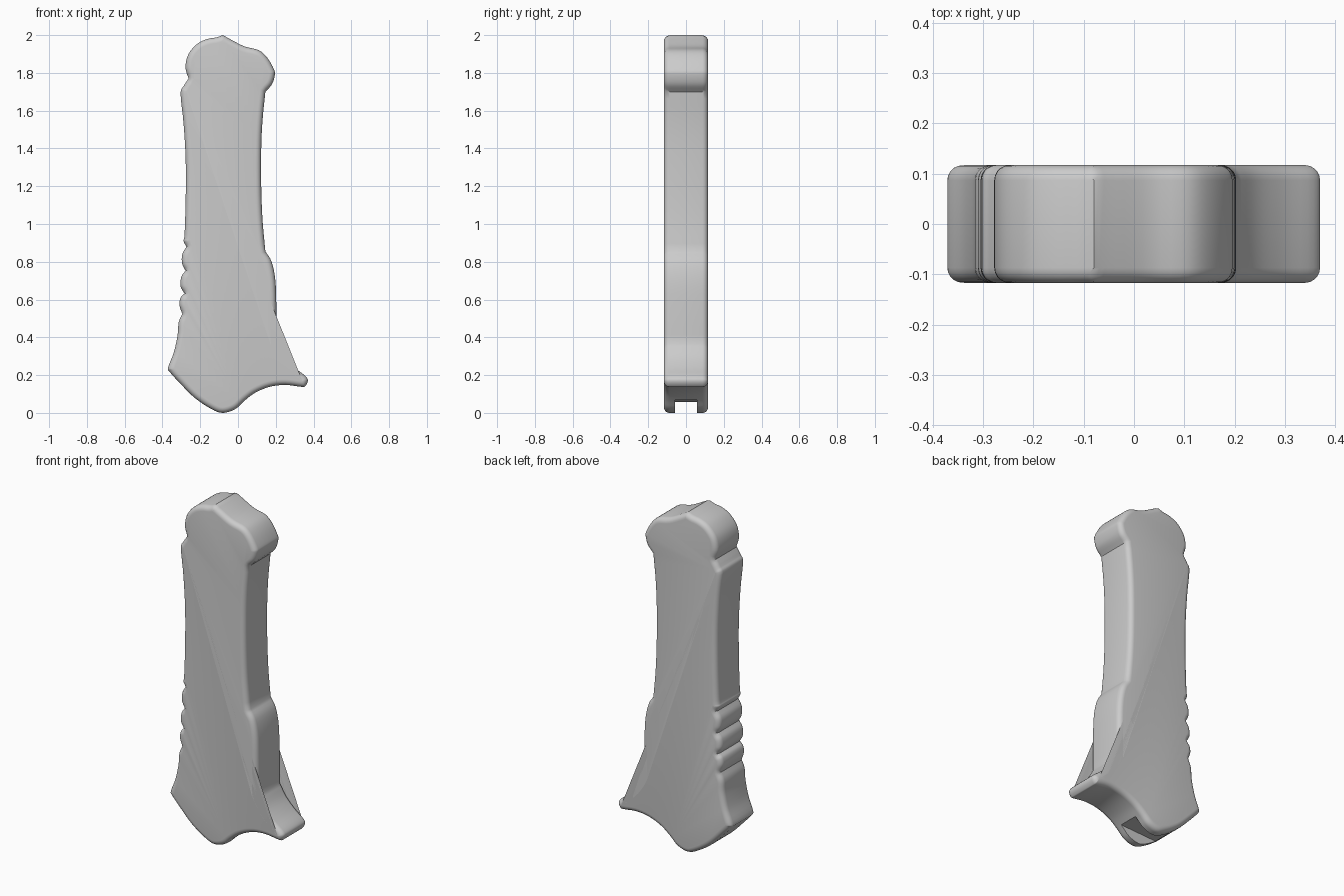
import bpy
import bmesh
import math
from mathutils import Vector
from mathutils.geometry import intersect_point_line

default_cube = bpy.data.objects.get("Cube")
if default_cube:
    bpy.data.objects.remove(default_cube, do_unlink=True)

HALF_THICKNESS = 0.117
EDGE_RADIUS = 0.03
EDGE_STEPS = 5
CURVE_STEPS = 4

# Handle outline, clockwise from the top; each run is smooth and ends at a crease
OUTLINE_RUNS = [
    # pommel, front side
    [(-.08, 2), (-.035, 1.975), (.035, 1.94), (.11, 1.92), (.155, 1.88),
     (.19, 1.82), (.195, 1.79), (.18, 1.74), (.145, 1.7)],
    # waist
    [(.145, 1.7), (.13, 1.55), (.123, 1.4), (.123, 1.2), (.13, 1.02), (.145, .855)],
    # swell
    [(.145, .855), (.178, .8), (.198, .7), (.203, .55), (.203, .365)],
    # guard hook and rounded tip
    [(.203, .365), (.245, .297), (.3, .24), (.357, .195), (.37, .17), (.357, .143),
     (.336, .138), (.25, .148), (.167, .138), (.09, .106), (.034, .064), (-.015, .02),
     (-.08, 0), (-.14, .02), (-.23, .08), (-.31, .16), (-.36, .215), (-.37, .24),
     (-.34, .32), (-.32, .41), (-.314, .48), (-.295, .525)],
    # finger ridges
    [(-.295, .525), (-.31, .57), (-.304, .61), (-.283, .632)],
    [(-.283, .632), (-.304, .67), (-.3, .72), (-.278, .753)],
    [(-.278, .753), (-.296, .79), (-.295, .84), (-.273, .88)],
    # back edge and pommel
    [(-.273, .88), (-.288, .91), (-.283, .945), (-.277, 1.13), (-.277, 1.34),
     (-.288, 1.53), (-.304, 1.69), (-.288, 1.73), (-.262, 1.77)],
    [(-.262, 1.77), (-.278, 1.83), (-.262, 1.9), (-.214, 1.955), (-.16, 1.98),
     (-.114, 1.988), (-.08, 2)],
]


def smooth_run(run):
    """Sample a smooth curve through one run, leaving out its last point."""
    pts = [Vector(p) for p in run]
    pts = [pts[0] * 2 - pts[1]] + pts + [pts[-1] * 2 - pts[-2]]
    samples = []
    for a, b, c, d in zip(pts, pts[1:], pts[2:], pts[3:]):
        for step in range(CURVE_STEPS):
            t = step / CURVE_STEPS
            samples.append(b + (c - a) * (t / 2)
                           + (a * 2 - b * 5 + c * 4 - d) * (t * t / 2)
                           + (b * 3 - a - c * 3 + d) * (t ** 3 / 2))
    return samples


def edge_distance(point, outline):
    """Distance from a point to the nearest outline segment."""
    nearest = math.inf
    for i, b in enumerate(outline):
        a = outline[i - 1]
        hit, t = intersect_point_line(point, a, b)
        t = min(max(t, 0), 1)
        nearest = min(nearest, (point - a.lerp(b, t)).length)
    return nearest


def inset_outline(outline, depth):
    """Move the outline inwards, collapsing points that would cross over."""
    if depth < 1e-5:
        return list(outline)
    count = len(outline)
    moved, valid = [], []
    for i, point in enumerate(outline):
        before = (point - outline[i - 1]).normalized()
        after = (outline[(i + 1) % count] - point).normalized()
        tangent = (before + after).normalized()
        new = point + Vector((tangent.y, -tangent.x)) * depth
        moved.append(new)
        valid.append(edge_distance(new, outline) > depth * 0.95)
    result = []
    for i in range(count):
        j = i
        while not valid[j]:
            j -= 1
        result.append(moved[j])
    return result


def build_handle(outline):
    """Join inset copies of the outline into a slab with rounded rims."""
    bm = bmesh.new()
    half = []
    for step in range(EDGE_STEPS + 1):
        angle = math.pi / 2 * step / EDGE_STEPS
        ring = inset_outline(outline, EDGE_RADIUS * (1 - math.cos(angle)))
        half.append((ring, HALF_THICKNESS - EDGE_RADIUS * (1 - math.sin(angle))))
    layers = [(ring, -y) for ring, y in reversed(half)] + half
    rings = [[bm.verts.new((p.x, y, p.y)) for p in ring] for ring, y in layers]
    for lower, upper in zip(rings, rings[1:]):
        for i in range(len(lower)):
            bm.faces.new((lower[i - 1], lower[i], upper[i], upper[i - 1]))
    bm.faces.new(rings[0])
    bm.faces.new(rings[-1])
    bmesh.ops.remove_doubles(bm, verts=bm.verts, dist=0.0003)
    bmesh.ops.recalc_face_normals(bm, faces=bm.faces)
    mesh = bpy.data.meshes.new("handle")
    bm.to_mesh(mesh)
    bm.free()
    obj = bpy.data.objects.new("handle", mesh)
    bpy.context.collection.objects.link(obj)
    return obj


# Grip material
grey = bpy.data.materials.new("plain grey")
grey.use_nodes = True
colour = (0.6, 0.6, 0.6, 1)
grey.diffuse_color = colour
grey.node_tree.nodes["Principled BSDF"].inputs["Base Color"].default_value = colour

# Handle slab
handle = build_handle([p for run in OUTLINE_RUNS for p in smooth_run(run)])
handle.data.materials.append(grey)

# Blade slot through the underside, with a slightly tilted ceiling
bpy.ops.mesh.primitive_cube_add(size=1, location=(-.08, 0, -.037), rotation=(0, -.05, 0))
cutter = bpy.context.object
cutter.name = "slot_cutter"
cutter.scale = (.6, .118, .2)
cutter.hide_render = True
cutter.data.materials.append(grey)

bpy.ops.object.select_all(action='DESELECT')
handle.select_set(True)
bpy.context.view_layer.objects.active = handle
slot = handle.modifiers.new("blade_slot", 'BOOLEAN')
slot.operation = 'DIFFERENCE'
slot.solver = 'EXACT'
slot.object = cutter
bpy.ops.object.modifier_apply(modifier=slot.name)
bpy.data.objects.remove(cutter, do_unlink=True)
bpy.ops.object.shade_smooth_by_angle(angle=math.radians(35))
